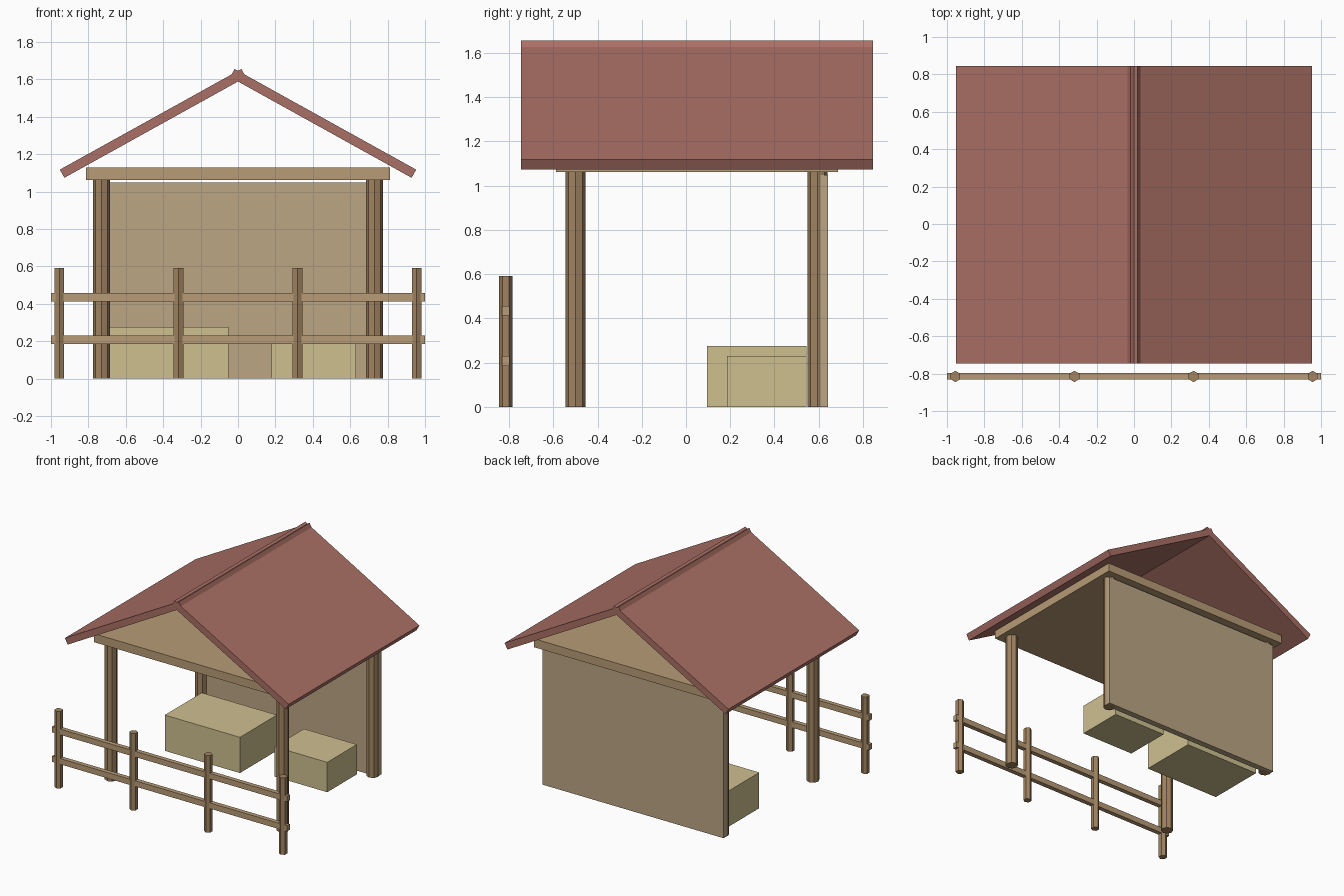
import bpy
from math import radians

if "Cube" in bpy.data.objects:
    bpy.data.objects.remove(bpy.data.objects["Cube"])


def material(name, rgb):
    m = bpy.data.materials.new(name)
    m.diffuse_color = (*rgb, 1)
    m.use_nodes = True
    m.node_tree.nodes["Principled BSDF"].inputs["Base Color"].default_value = m.diffuse_color
    return m


ROOF = material("red_roof", (0.40, 0.16, 0.13))
POST = material("dark_wood", (0.36, 0.23, 0.12))
BEAM = material("light_wood", (0.48, 0.33, 0.18))
WALL = material("wall_boards", (0.50, 0.38, 0.23))
HAY = material("hay", (0.62, 0.53, 0.28))


def finish(name, mat):
    ob = bpy.context.object
    ob.name = name
    ob.data.materials.append(mat)
    return ob


def box(name, mat, x, y, z, rot_y=0.0):
    """Box from (min, max) ranges, turned about its own centre."""
    bpy.ops.mesh.primitive_cube_add(
        size=1, location=[(a + b) / 2 for a, b in (x, y, z)], rotation=(0, rot_y, 0))
    ob = finish(name, mat)
    ob.scale = [b - a for a, b in (x, y, z)]
    return ob


def post(name, x, y, r, h, sides):
    bpy.ops.mesh.primitive_cylinder_add(
        vertices=sides, radius=r, depth=h, location=(x, y, h / 2))
    return finish(name, POST)


# Roof slabs, crossing slightly at the ridge
for side, s in (("left", -1), ("right", 1)):
    cx, cz, half_l, half_t = s * 0.455, 1.365, 0.555, 0.025
    box(f"roof_slab_{side}", ROOF, (cx - half_l, cx + half_l), (-0.745, 0.845),
        (cz - half_t, cz + half_t), s * radians(29))

# Ceiling deck under the roof
box("ceiling_deck", BEAM, (-0.813, 0.813), (-0.587, 0.687), (1.063, 1.128))

# Corner posts
for side, x in (("left", -0.73), ("right", 0.73)):
    post(f"front_post_{side}", x, -0.5, 0.045, 1.065, 8)
    post(f"back_post_{side}", x, 0.595, 0.045, 1.065, 8)

# Back wall
box("back_wall", WALL, (-0.77, 0.77), (0.595, 0.643), (0, 1.048))

# Hay bales
box("large_hay_bale", HAY, (-0.69, -0.05), (0.095, 0.545), (0, 0.275))
box("small_hay_bale", HAY, (0.18, 0.63), (0.185, 0.545), (0, 0.23))

# Front fence
for i in range(4):
    post(f"fence_post_{i + 1}", -0.955 + i * 1.91 / 3, -0.815, 0.03, 0.592, 6)
for name, z in (("lower", 0.208), ("upper", 0.435)):
    box(f"fence_rail_{name}", BEAM, (-1, 1), (-0.8325, -0.7975), (z - 0.022, z + 0.022))
